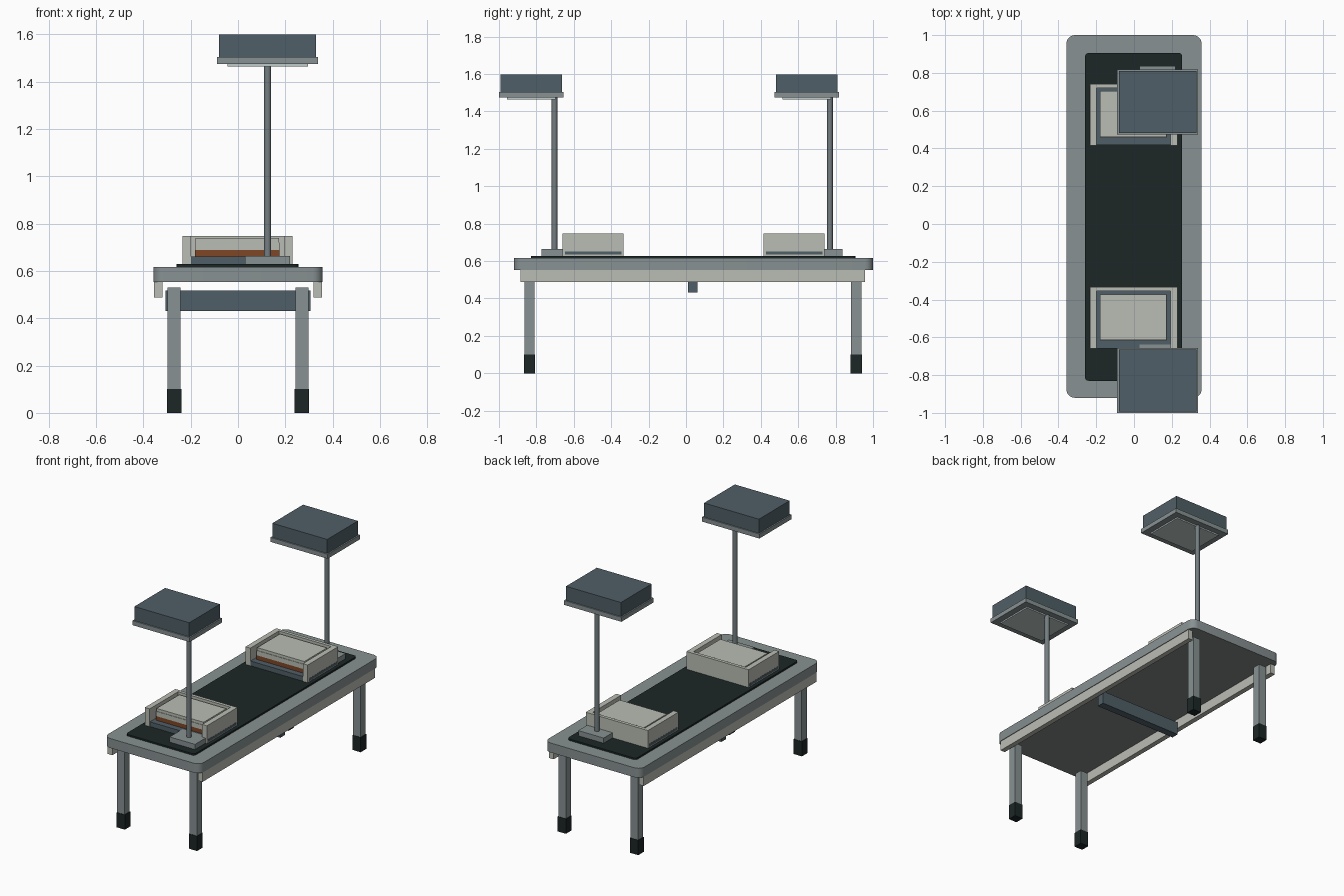
import bpy
import bmesh
from mathutils import Vector

cube = bpy.data.objects.get("Cube")
if cube:
    bpy.data.objects.remove(cube, do_unlink=True)


def material(name, rgb):
    """Flat material from 0-255 display colour, stored as linear values."""
    lin = [((c / 255 + 0.055) / 1.055) ** 2.4 for c in rgb] + [1]
    m = bpy.data.materials.new(name)
    m.use_nodes = True
    m.diffuse_color = lin
    m.node_tree.nodes["Principled BSDF"].inputs["Base Color"].default_value = lin
    return m


GREY = material("painted grey", (136, 145, 146))
STEEL = material("steel grey", (116, 126, 129))
CREAM = material("warm cream", (186, 189, 180))
SLATE = material("slate blue", (80, 95, 103))
DARK = material("dark green rubber", (28, 38, 38))
RUST = material("rust brown", (126, 70, 38))
UNDER = material("underside grey", (132, 133, 133))
PANEL = material("pale lamp panel", (192, 205, 203))


def finish(name, bm, mats, smooth=False):
    mesh = bpy.data.meshes.new(name)
    bm.to_mesh(mesh)
    bm.free()
    for m in mats:
        mesh.materials.append(m)
    ob = bpy.data.objects.new(name, mesh)
    bpy.context.scene.collection.objects.link(ob)
    if smooth:
        bpy.ops.object.select_all(action="DESELECT")
        ob.select_set(True)
        bpy.context.view_layer.objects.active = ob
        bpy.ops.object.shade_smooth_by_angle(angle=0.6)
    return ob


def box(name, x, y, z, mat, corner=0, bottom=None):
    """Box from three (low, high) ranges, with optional rounded upright corners."""
    bm = bmesh.new()
    bmesh.ops.create_cube(bm, size=1)
    for v in bm.verts:
        v.co = Vector([(lo + hi) / 2 + c * (hi - lo)
                       for c, (lo, hi) in zip(v.co, (x, y, z))])
    if corner:
        upright = [e for e in bm.edges
                   if abs(e.verts[0].co.z - e.verts[1].co.z) > 1e-4]
        bmesh.ops.bevel(bm, geom=upright, offset=corner, segments=5,
                        profile=0.5, affect="EDGES")
    mats = [mat]
    if bottom:
        mats.append(bottom)
        bm.normal_update()
        for f in bm.faces:
            f.material_index = int(f.normal.z < -0.9)
    return finish(name, bm, mats, corner > 0)


def around(centre, half):
    return (centre - half, centre + half)


# Table top and mat
box("table_top", around(0, 0.358), (-0.92, 1.0), (0.553, 0.617), GREY, 0.045, UNDER)
box("table_mat", around(-0.002, 0.257), (-0.83, 0.905), (0.617, 0.628), DARK, 0.018)

# Side rails, legs and feet
for side, sx in (("left", 1), ("right", -1)):
    box(f"{side}_rail", around(sx * 0.337, 0.017), (-0.885, 0.957), (0.488, 0.553), CREAM)
    for end, y in (("front", -0.837), ("back", 0.91)):
        box(f"{end}_{side}_leg", around(sx * 0.27, 0.028), around(y, 0.027),
            (0.05, 0.53), GREY)
        box(f"{end}_{side}_foot", around(sx * 0.27, 0.031), around(y, 0.03),
            (0, 0.1), DARK)

# Cross brace under the middle
box("cross_brace", around(0, 0.307), around(0.037, 0.025), (0.431, 0.518), SLATE)


def tray(end, y):
    """Three-walled tray, open to the front, holding a padded block."""
    back = y + 0.326
    for side, sx in (("left", 1), ("right", -1)):
        box(f"{end}_tray_{side}_wall", around(-0.002 + sx * 0.214, 0.018),
            (y, back), (0.628, 0.748), CREAM)
        box(f"{end}_tray_{side}_trim", around(-0.002 + sx * 0.232, 0.001),
            (y + 0.012, back - 0.012), (0.634, 0.652), SLATE)
    box(f"{end}_tray_back_wall", around(-0.002, 0.196), (back - 0.022, back),
        (0.628, 0.748), CREAM)
    box(f"{end}_tray_floor", around(-0.002, 0.196), (y + 0.002, back - 0.022),
        (0.628, 0.66), SLATE)
    inner_y = (y + 0.043, back - 0.038)
    box(f"{end}_tray_drawer", around(-0.003, 0.178), inner_y, (0.66, 0.688), RUST)
    box(f"{end}_tray_block", around(-0.003, 0.178), inner_y, (0.688, 0.72), CREAM)
    box(f"{end}_tray_lid", around(-0.003, 0.176),
        (inner_y[0] + 0.003, inner_y[1]), (0.72, 0.739), CREAM)


def lamp(end, y):
    """Standing lamp with a box shade hung forward of its pole."""
    box(f"{end}_lamp_base", around(0.125, 0.095), around(y, 0.068), (0.628, 0.663), GREY)
    bm = bmesh.new()
    bmesh.ops.create_cone(bm, cap_ends=True, segments=16, radius1=0.015,
                          radius2=0.015, depth=0.82)
    bmesh.ops.translate(bm, verts=bm.verts, vec=(0.125, y + 0.002, 1.065))
    finish(f"{end}_lamp_pole", bm, [STEEL], True)
    cy = y - 0.123
    box(f"{end}_lamp_panel", around(0.125, 0.17), around(cy, 0.13), (1.464, 1.474), PANEL)
    box(f"{end}_lamp_rim", around(0.125, 0.214), around(cy, 0.172), (1.473, 1.503), GREY)
    box(f"{end}_lamp_shade", around(0.125, 0.205), around(cy, 0.164), (1.503, 1.598), SLATE)


for end, tray_y, lamp_y in (("front", -0.66, -0.705), ("back", 0.415, 0.768)):
    tray(end, tray_y)
    lamp(end, lamp_y)
